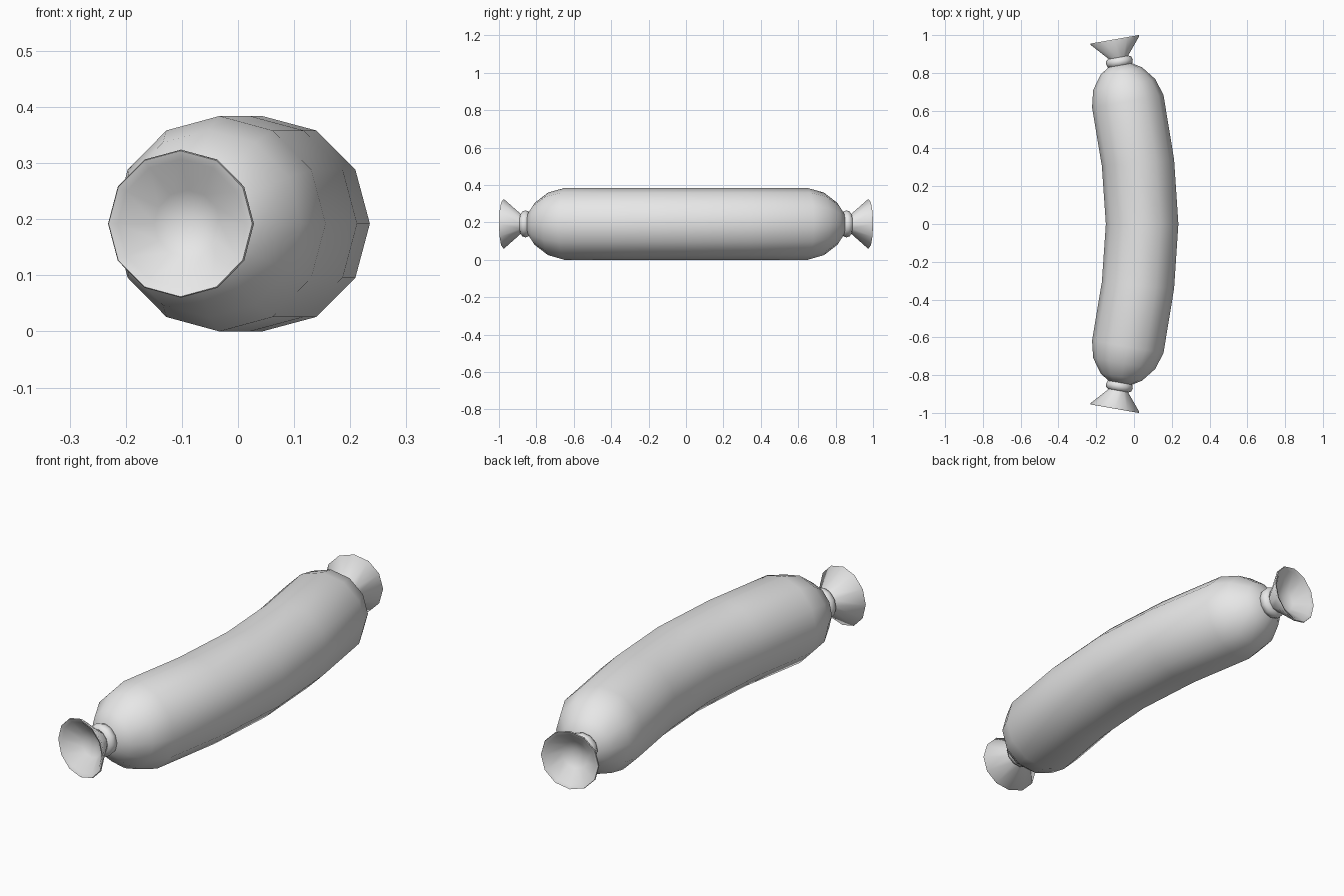
import bpy, bmesh
from math import sin, cos, pi, radians
from mathutils import Vector

cube = bpy.data.objects.get("Cube")
if cube:
    bpy.data.objects.remove(cube, do_unlink=True)

SIDES = 12
MID_Z = 0.192
TILT = radians(10)
BEND_START = Vector((-0.033, 0.65, MID_Z))
END_DIR = Vector((-sin(radians(12)), cos(radians(12)), 0))

grey = bpy.data.materials.new("plain grey")
grey.use_nodes = True
grey.diffuse_color = (0.8, 0.8, 0.8, 1)
grey.node_tree.nodes["Principled BSDF"].inputs["Base Color"].default_value = (0.8, 0.8, 0.8, 1)


def end_ring(t, r, side=1):
    """Ring at distance t past the bend, at the back (1) or front (-1)."""
    c = BEND_START + END_DIR * t
    return (Vector((c.x, c.y * side, c.z)), TILT * side, r)


def loft(name, rings, angle=60, closed=False):
    """Skin a list of (centre, tilt, radius) rings."""
    bm = bmesh.new()
    loops = []
    for c, tilt, r in rings:
        across = Vector((cos(tilt), sin(tilt), 0))
        loops.append([bm.verts.new(c + across * r * cos(a) + Vector((0, 0, r * sin(a))))
                      for a in (2 * pi * i / SIDES for i in range(SIDES))])
    pairs = list(zip(loops, loops[1:]))
    if closed:
        pairs.append((loops[-1], loops[0]))
    for a, b in pairs:
        for i in range(SIDES):
            j = (i + 1) % SIDES
            bm.faces.new((a[i], a[j], b[j], b[i]))
    if not closed:
        bm.faces.new(loops[0])
        bm.faces.new(loops[-1])
    bmesh.ops.recalc_face_normals(bm, faces=bm.faces)
    mesh = bpy.data.meshes.new(name)
    bm.to_mesh(mesh)
    bm.free()
    mesh.materials.append(grey)
    obj = bpy.data.objects.new(name, mesh)
    bpy.context.collection.objects.link(obj)
    bpy.ops.object.select_all(action='DESELECT')
    obj.select_set(True)
    bpy.context.view_layer.objects.active = obj
    bpy.ops.object.shade_smooth_by_angle(angle=radians(angle))


# Curved casing with rounded ends
cap = [(0, 0.192), (0.09, 0.167), (0.163, 0.112), (0.2, 0.055)]
middle = [(Vector((x, y, MID_Z)), tilt, 0.192) for x, y, tilt in
          ((0.021, -0.325, -TILT / 2), (0.043, 0, 0), (0.021, 0.325, TILT / 2))]
front_cap = [end_ring(t, r, -1) for t, r in reversed(cap)]
back_cap = [end_ring(t, r) for t, r in cap]
loft("casing", front_cap + middle + back_cap)

# Tied neck and flared tail at each end
for name, side in (("front", -1), ("back", 1)):
    tie = [(0.213 + 0.024 * cos(a), 0.055 + 0.017 * sin(a))
           for a in (2 * pi * k / 8 for k in range(8))]
    loft(name + "_tie", [end_ring(t, r, side) for t, r in tie], closed=True)
    flare = [(0.19, 0.045), (0.235, 0.05), (0.33, 0.132),
             (0.335, 0.13), (0.328, 0.115), (0.275, 0.06), (0.262, 0.02)]
    loft(name + "_flare", [end_ring(t, r, side) for t, r in flare], angle=80)
